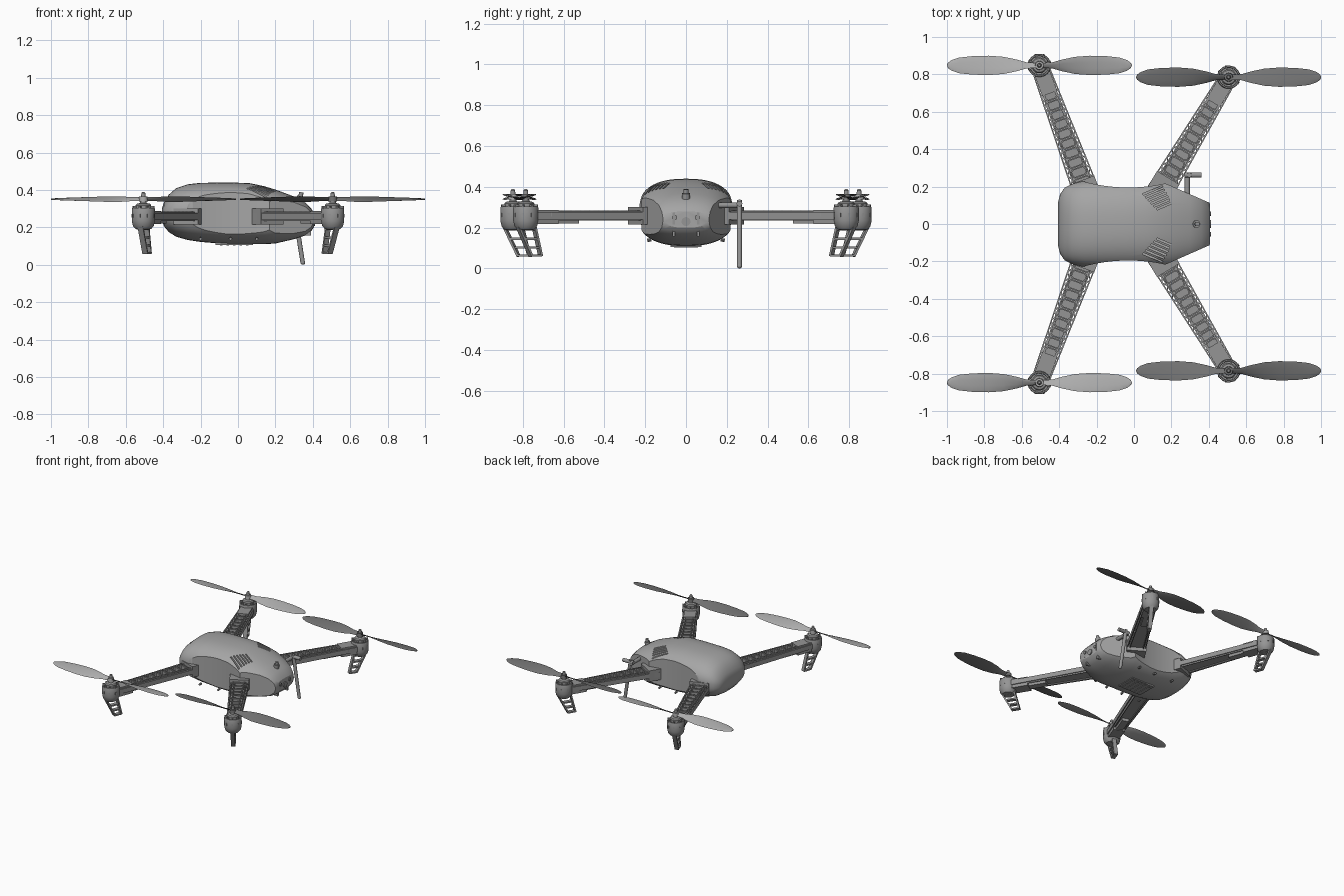
import bpy, bmesh, math
from mathutils import Matrix, Vector

if "Cube" in bpy.data.objects:
    bpy.data.objects.remove(bpy.data.objects["Cube"], do_unlink=True)


def material(name, v):
    m = bpy.data.materials.new(name)
    m.use_nodes = True
    m.diffuse_color = (v, v, v, 1)
    m.node_tree.nodes["Principled BSDF"].inputs["Base Color"].default_value = (v, v, v, 1)
    return m


SHELL = material("shell grey", 0.38)
FRAME = material("frame grey", 0.30)
LIGHT = material("light blade grey", 0.42)
DARK = material("dark blade grey", 0.17)


def finish(name, bm, mat, loc=(0, 0, 0), rot=0.0, angle=35):
    bmesh.ops.recalc_face_normals(bm, faces=bm.faces)
    me = bpy.data.meshes.new(name)
    bm.to_mesh(me)
    bm.free()
    for p in me.polygons:
        p.use_smooth = True
    me.set_sharp_from_angle(angle=math.radians(angle))
    me.materials.append(mat)
    ob = bpy.data.objects.new(name, me)
    ob.location, ob.rotation_euler = loc, (0, 0, rot)
    bpy.context.collection.objects.link(ob)
    return ob


def box(bm, c, s, rot=0.0):
    m = Matrix.Translation(c) @ Matrix.Rotation(rot, 4, 'Z') @ Matrix.Diagonal((*s, 1))
    bmesh.ops.create_cube(bm, size=1, matrix=m)


def rod(bm, a, b, r, r2=None, seg=16):
    a, b = Vector(a), Vector(b)
    m = Matrix.Translation((a + b) / 2) @ (b - a).to_track_quat('Z', 'Y').to_matrix().to_4x4()
    bmesh.ops.create_cone(bm, cap_ends=True, segments=seg, radius1=r, radius2=r if r2 is None else r2,
                          depth=(b - a).length, matrix=m)


def beam(bm, a, b, w, h):
    """Square bar between two points: w sideways, h across."""
    a, b = Vector(a), Vector(b)
    m = Matrix.Translation((a + b) / 2) @ (b - a).to_track_quat('X', 'Z').to_matrix().to_4x4()
    bmesh.ops.create_cube(bm, size=1, matrix=m @ Matrix.Diagonal(((b - a).length, w, h, 1)))


def loft(bm, rings, caps=True):
    vs = [[bm.verts.new(p) for p in r] for r in rings]
    n = len(vs[0])
    for a, b in zip(vs, vs[1:]):
        for i in range(n):
            bm.faces.new((a[i], a[(i + 1) % n], b[(i + 1) % n], b[i]))
    if caps:
        bm.faces.new(vs[0])
        bm.faces.new(vs[-1])


def lathe(bm, profile, seg=28):
    loft(bm, [[(r * math.cos(2 * math.pi * i / seg), r * math.sin(2 * math.pi * i / seg), z)
               for i in range(seg)] for r, z in profile])


def cell(bm, c, hx, hy, z0, z1, wall):
    """Raised octagonal frame."""
    def ring(k, z):
        a, b, d = hx - k, hy - k, 0.4 * (hx - k)
        pts = [(a, b - d), (a - d, b), (d - a, b), (-a, b - d), (-a, d - b), (d - a, -b), (a - d, -b), (a, d - b)]
        return [(c + x, y, z) for x, y in pts]
    loft(bm, [ring(0, z0), ring(0, z1), ring(wall, z1), ring(wall, z0)], caps=False)


# Body shell: x, bottom, top, half width
SECTIONS = [(-0.405, .235, .305, .12), (-.395, .205, .335, .16), (-.37, .175, .375, .195),
            (-.33, .15, .41, .215), (-.27, .133, .43, .23), (-.2, .122, .438, .236), (-.05, .11, .44, .238),
            (.06, .11, .437, .238), (.14, .11, .42, .238), (.2, .114, .402, .236), (.3, .137, .365, .205),
            (.36, .157, .332, .175), (.392, .18, .3, .14), (.405, .2, .28, .11)]


def power(v, p):
    return math.copysign(abs(v) ** p, v)


bm = bmesh.new()
rings = []
for x, b, t, w in SECTIONS:
    angs = [2 * math.pi * i / 56 for i in range(56)]
    rings.append([(x, w * power(math.cos(a), .82), (t + b) / 2 + (t - b) / 2 * power(math.sin(a), .82))
                  for a in angs])
loft(bm, rings)
body = finish("body_shell", bm, SHELL)

# Cutters: curved waist, tail chamfers, top vents
waist, tail, vents = bmesh.new(), bmesh.new(), bmesh.new()
slope = math.atan2(-.11, .25)
for s in (1, -1):
    bmesh.ops.create_cone(waist, cap_ends=True, segments=160, radius1=.9, radius2=.9, depth=1,
                          matrix=Matrix.Translation((-.03, s * 1.095, .3)))
    box(tail, (.275 + .0403, s * (.17 + .0915), .3), (.7, .2, 1), s * slope)
    for i in range(6):
        f = i / 5
        x, y = .10 + .06 * f, .18 - .085 * f
        z = .267 + .152 * (1 - (y / .237) ** 2.44) ** .41 - .028
        box(vents, (x, s * y, z + .1), (.115 - .03 * f, .009, .2), s * .4)
helpers = [finish(n, b, SHELL) for n, b in
           (("waist_cutter", waist), ("tail_cutter", tail), ("vent_cutter", vents))]
for h in helpers:
    h.hide_render = True
    mod = body.modifiers.new(h.name, 'BOOLEAN')
    mod.operation, mod.solver, mod.object = 'DIFFERENCE', 'EXACT', h
dg = bpy.context.evaluated_depsgraph_get()
cut = bpy.data.meshes.new_from_object(body.evaluated_get(dg))
body.modifiers.clear()
body.data = cut
for p in cut.polygons:
    p.use_smooth = True
cut.set_sharp_from_angle(angle=math.radians(30))
for h in helpers:
    bpy.data.objects.remove(h, do_unlink=True)

# Belly hatch with ribs
bm = bmesh.new()
box(bm, (-.02, 0, .112), (.2, .15, .012))
for i in range(5):
    box(bm, (-.09 + .035 * i, 0, .106), (.012, .12, .008))
finish("belly_hatch", bm, FRAME)

# Tail fittings, top knob and side screws
bm = bmesh.new()
for s in (1, -1):
    rod(bm, (.38, s * .055, .25), (.413, s * .055, .25), .012)
    box(bm, (.395, s * .06, .245), (.022, .014, .06))
    box(bm, (.375, s * .06, .172), (.03, .014, .03))
    for x in (-.2, -.04, .1):
        rod(bm, (x, s * .17, .14), (x, s * .19, .138), .008, seg=10)
rod(bm, (.38, 0, .23), (.412, 0, .23), .022)
rod(bm, (.33, 0, .33), (.335, 0, .368), .02)
rod(bm, (.335, 0, .36), (.338, 0, .388), .012)
finish("tail_fittings", bm, FRAME)

# Antenna on its side mount
bm = bmesh.new()
rod(bm, (.285, .15, .31), (.285, .275, .31), .014)
rod(bm, (.27, .262, .318), (.36, .262, .318), .014)
rod(bm, (.295, .262, .335), (.346, .262, .012), .013, .012)
bmesh.ops.create_uvsphere(bm, u_segments=12, v_segments=8, radius=.0125,
                          matrix=Matrix.Translation((.347, .262, .0125)))
finish("antenna", bm, FRAME)

POD = [(.02, .187), (.042, .191), (.056, .208), (.062, .235), (.062, .298), (.059, .304), (.052, .304),
       (.05, .284), (.042, .284), (.042, .318), (.036, .326), (.018, .33), (.016, .342), (.022, .344),
       (.022, .358), (.012, .362), (.011, .383), (.006, .389)]
BLADE = [(.012, .016, 38), (.07, .02, 34), (.12, .034, 25), (.19, .048, 18), (.27, .053, 13),
         (.36, .05, 10), (.43, .042, 8), (.47, .028, 7), (.488, .015, 6), (.494, .004, 6)]


def rotor_arm(tag, mx, my, bx, by, blade_mat, spin):
    dx, dy = bx - mx, by - my
    L, rot, loc = math.hypot(dx, dy), math.atan2(dy, dx), (mx, my, 0)
    width = lambda t: .046 + .022 * t      # half width along the arm

    # Ladder arm: floor, rails, octagonal cells and side struts
    bm = bmesh.new()
    loft(bm, [[(x, -w * .72, z), (x, w * .72, z), (x, w * .72, z + .014), (x, -w * .72, z + .014)]
              for x, w, z in ((.04, width(0), .243), (L, width(1), .243))])
    for s in (1, -1):
        for k, h in ((1, .036), (.74, .046)):
            beam(bm, (.04, s * k * width(0), .258), (L, s * k * width(1), .258), .007, h)
    n = 12
    pitch = (L - .09) / n
    for i in range(n):
        c = .09 + pitch * (i + .5)
        w = width(c / L)
        cell(bm, c, pitch * .46, w * .66, .25, .284, .007)
        for s in (1, -1):
            beam(bm, (c - pitch / 2, s * w * .72, .265), (c, s * w, .265), .006, .02)
            beam(bm, (c + pitch / 2, s * w * .72, .265), (c, s * w, .265), .006, .02)
    box(bm, (.1, 0, .252), (.12, .085, .07))
    box(bm, (.21, 0, .232), (.16, .05, .022))
    box(bm, (L - .02, 0, .258), (.14, .14, .085))
    finish(tag + "_arm", bm, FRAME, loc, rot)

    # Motor pod with radial fins
    bm = bmesh.new()
    lathe(bm, POD)
    for i in range(8):
        a = math.pi * i / 4
        box(bm, (.048 * math.cos(a), .048 * math.sin(a), .298), (.026, .008, .03), a)
        box(bm, (.06 * math.cos(a), .06 * math.sin(a), .262), (.008, .012, .02), a)
    finish(tag + "_motor_pod", bm, FRAME, loc, rot)

    # Ladder landing leg leaning inward
    bm = bmesh.new()
    outer = lambda t: Vector((-.05 + .08 * t, 0, .215 - .155 * t))
    inner = lambda t: Vector((.045 + .04 * t, 0, .215 - .155 * t))
    for post in (outer, inner):
        beam(bm, post(0), post(1), .03, .011)
    for t in (.15, .45, .72, .98):
        beam(bm, outer(t), inner(t), .028, .011)
    finish(tag + "_landing_leg", bm, FRAME, loc, rot)

    # Twisted two-blade propeller
    bm = bmesh.new()
    for side in (1, -1):
        rings = []
        for r, c, deg in BLADE:
            a = math.radians(deg) * spin
            ring = []
            for k in range(10):
                u = 2 * math.pi * k / 10
                p, q = c * math.cos(u), .0035 * math.sin(u)
                y, z = p * math.cos(a) - q * math.sin(a), p * math.sin(a) + q * math.cos(a)
                ring.append((side * r, side * y, .351 + z))
            rings.append(ring)
        loft(bm, rings)
    rod(bm, (0, 0, .338), (0, 0, .364), .024, .022)
    finish(tag + "_propeller", bm, blade_mat, loc, 0)


for s, side in ((1, "back"), (-1, "front")):
    rotor_arm(side + "_right", -.506, s * .848, -.247, s * .15, LIGHT, s)
    rotor_arm(side + "_left", .506, s * .785, .137, s * .17, DARK, -s)
